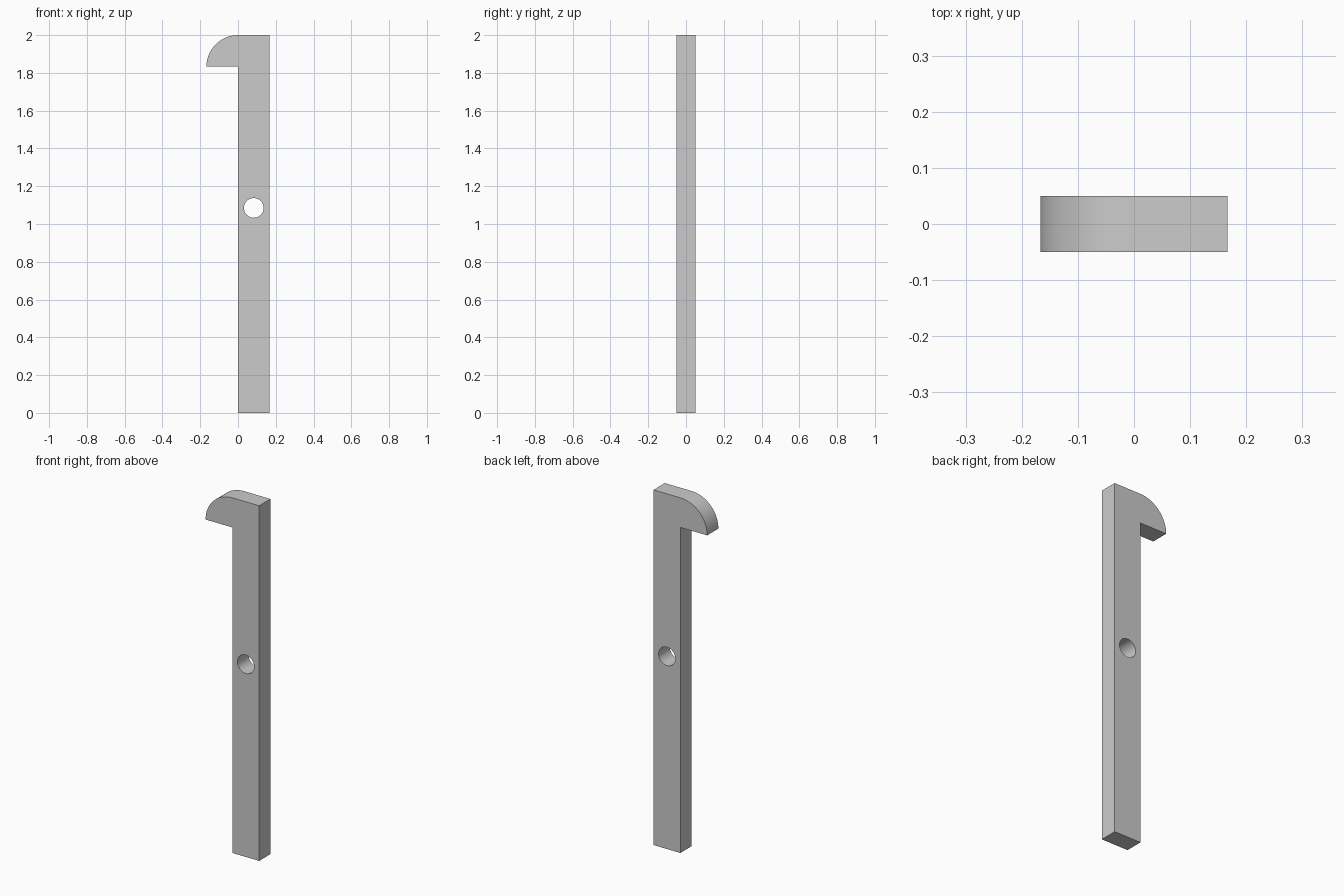
import bpy, bmesh
from math import pi, sin, cos, radians

if "Cube" in bpy.data.objects:
    bpy.data.objects.remove(bpy.data.objects["Cube"], do_unlink=True)

WIDTH, HEIGHT, DEPTH = 0.167, 2.0, 0.1
HOLE_X, HOLE_Z, HOLE_R = WIDTH / 2, 1.085, 0.052

# Plain grey material
grey = bpy.data.materials.new("plain_grey")
grey.use_nodes = True
colour = (0.6, 0.6, 0.6, 1)
grey.diffuse_color = colour
grey.node_tree.nodes["Principled BSDF"].inputs["Base Color"].default_value = colour


def arc(cx, cz, r, start, end, steps):
    angles = [start + (end - start) * i / steps for i in range(steps + 1)]
    return [(cx + r * cos(a), cz + r * sin(a)) for a in angles]


def add_loop(bm, points):
    verts = [bm.verts.new((x, 0, z)) for x, z in points]
    for i, v in enumerate(verts):
        bm.edges.new((v, verts[(i + 1) % len(verts)]))


# Profile: straight bar, quarter-round hook at the top, round hole
hook_base = HEIGHT - WIDTH
outline = [(0, hook_base), (0, 0), (WIDTH, 0), (WIDTH, HEIGHT)]
outline += arc(0, hook_base, WIDTH, pi / 2, pi, 24)
hole = arc(HOLE_X, HOLE_Z, HOLE_R, 0, 2 * pi, 40)[:-1]

bm = bmesh.new()
add_loop(bm, outline)
add_loop(bm, hole)
bmesh.ops.triangle_fill(bm, edges=bm.edges[:], use_beauty=True, normal=(0, -1, 0))
bmesh.ops.recalc_face_normals(bm, faces=bm.faces[:])
mesh = bpy.data.meshes.new("hooked_bar")
bm.to_mesh(mesh)
bm.free()
mesh.materials.append(grey)

bar = bpy.data.objects.new("hooked_bar", mesh)
bpy.context.collection.objects.link(bar)
for other in bpy.context.selected_objects:
    other.select_set(False)
bar.select_set(True)
bpy.context.view_layer.objects.active = bar

# Thickness, centred on the profile
solid = bar.modifiers.new("thickness", 'SOLIDIFY')
solid.thickness = DEPTH
solid.offset = 0
bpy.ops.object.modifier_apply(modifier=solid.name)
bpy.ops.object.shade_smooth_by_angle(angle=radians(30))
